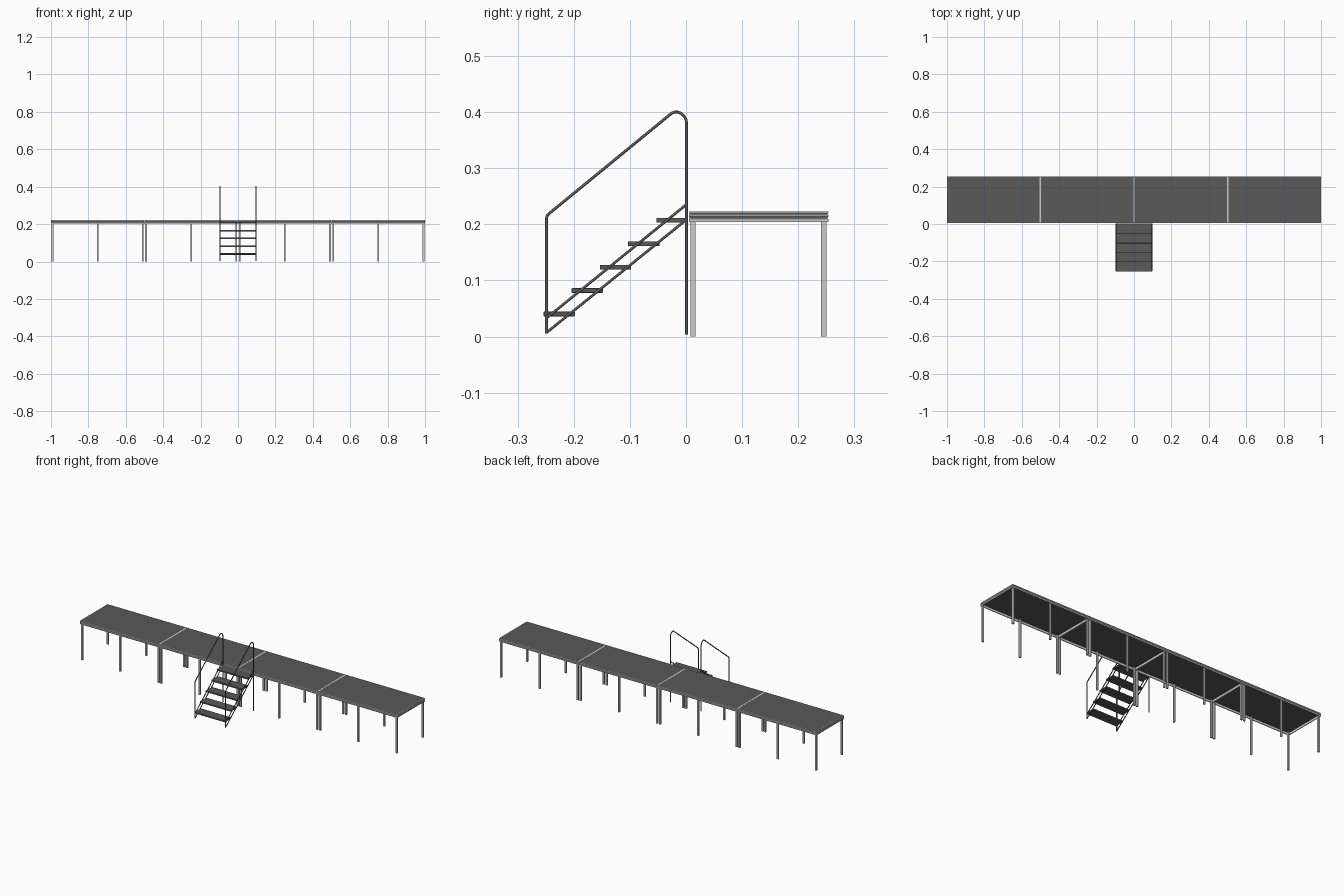
import bpy, bmesh, math
from mathutils import Vector

if "Cube" in bpy.data.objects:
    bpy.data.objects.remove(bpy.data.objects["Cube"])


def material(name, v):
    m = bpy.data.materials.new(name)
    m.diffuse_color = (v, v, v, 1)
    m.use_nodes = True
    m.node_tree.nodes["Principled BSDF"].inputs["Base Color"].default_value = m.diffuse_color
    return m


ALU = material("light aluminium", 0.6)
DARK = material("dark grey", 0.1)


def finish(name, bm, mat):
    bmesh.ops.recalc_face_normals(bm, faces=bm.faces)
    me = bpy.data.meshes.new(name)
    bm.to_mesh(me)
    bm.free()
    me.materials.append(mat)
    ob = bpy.data.objects.new(name, me)
    bpy.context.collection.objects.link(ob)
    return ob


def box(name, x, y, z, mat, bevel=0.0):
    bm = bmesh.new()
    bmesh.ops.create_cube(bm, size=1)
    for v in bm.verts:
        v.co = [(r[0] + r[1]) / 2 + c * (r[1] - r[0]) for r, c in zip((x, y, z), v.co)]
    ob = finish(name, bm, mat)
    if bevel:
        mod = ob.modifiers.new("rounded edges", 'BEVEL')
        mod.width = bevel
        mod.segments = 2
    return ob


def frame(name, x0, x1, y0, y1, profile, mat):
    """Sweep a closed (inset, z) profile round a rectangle with mitred corners."""
    bm = bmesh.new()
    rings = [[bm.verts.new(p) for p in ((x0 + d, y0 + d, z), (x1 - d, y0 + d, z),
                                        (x1 - d, y1 - d, z), (x0 + d, y1 - d, z))]
             for d, z in profile]
    for i, a in enumerate(rings):
        b = rings[(i + 1) % len(rings)]
        for k in range(4):
            n = (k + 1) % 4
            bm.faces.new((a[k], a[n], b[n], b[k]))
    return finish(name, bm, mat)


def rounded(points, radius, steps=6):
    """Round each inner corner of a (y, z) path with an arc."""
    pts = [Vector(p) for p in points]
    out = [pts[0]]
    for a, p, b in zip(pts, pts[1:], pts[2:]):
        u, w = (a - p).normalized(), (b - p).normalized()
        half = u.angle(w) / 2
        t = radius / math.tan(half)
        c = p + (u + w).normalized() * radius / math.sin(half)
        s, e = p + u * t - c, p + w * t - c
        sweep = s.angle(e)
        for i in range(steps + 1):
            f = i / steps
            out.append(c + (s * math.sin((1 - f) * sweep) + e * math.sin(f * sweep)) / math.sin(sweep))
    return out + [pts[-1]]


def tube(name, x, path, r, mat, sides=10):
    """Round tube along a (y, z) path in the plane x."""
    bm = bmesh.new()
    pts = [Vector((x, p[0], p[1])) for p in path]
    side = Vector((1, 0, 0))
    rings = []
    for i, p in enumerate(pts):
        t = (pts[min(i + 1, len(pts) - 1)] - pts[max(i - 1, 0)]).normalized()
        n = t.cross(side)
        rings.append([bm.verts.new(p + r * (side * math.cos(a) + n * math.sin(a)))
                      for a in (2 * math.pi * k / sides for k in range(sides))])
    for a, b in zip(rings, rings[1:]):
        for k in range(sides):
            n = (k + 1) % sides
            bm.faces.new((a[k], a[n], b[n], b[k]))
    bm.faces.new(rings[0])
    bm.faces.new(rings[-1])
    for f in bm.faces:
        f.smooth = len(f.verts) == 4
    return finish(name, bm, mat)


# Stage decks: grooved edge frame, dark panel, six square legs each
Y0, Y1 = 0.005, 0.254
LOW, TOP = 0.204, 0.2225
EDGE = [(0, LOW), (0, 0.2095), (0.0015, 0.2105), (0.0015, 0.2125), (0, 0.2135),
        (0, 0.2165), (0.0015, 0.2175), (0.0015, 0.2195), (0, 0.2205), (0, TOP),
        (0.004, TOP), (0.004, LOW)]
LEG = 0.0047
for d in range(4):
    x0, x1 = -1 + d * 0.5, -0.5 + d * 0.5
    frame("deck_frame", x0, x1, Y0, Y1, EDGE, ALU)
    box("deck_panel", (x0 + 0.0035, x1 - 0.0035), (Y0 + 0.0035, Y1 - 0.0035), (0.2165, 0.2223), DARK)
    for x in (x0 + 0.0088, (x0 + x1) / 2, x1 - 0.0088):
        for y in (Y0 + 0.0075, Y1 - 0.0085):
            box("deck_leg", (x - LEG, x + LEG), (y - LEG, y + LEG), (0, 0.2166), ALU)

# Stair treads
for i in range(5):
    y, z = -0.2262 + i * 0.0503, 0.0402 + i * 0.0417
    box("stair_tread", (-0.0965, 0.0965), (y - 0.028, y + 0.028), (z - 0.0042, z + 0.0042), DARK, 0.0015)

# Stair sides: bent handrail with both posts, and two sloping stringers
RAIL = rounded([(-0.2485, 0.005), (-0.2485, 0.2155), (-0.236, 0.2255)], 0.012)[:-1]
RAIL += rounded([(-0.236, 0.2255), (-0.0225, 0.4005), (0.001, 0.4005), (0.001, 0.004)], 0.0205)[1:]
for x in (-0.0965, 0.0965):
    tube("handrail", x, RAIL, 0.0027, DARK)
    tube("lower_stringer", x, [(-0.2485, 0.007), (0.001, 0.2085)], 0.0025, DARK)
    tube("upper_stringer", x, [(-0.2485, 0.033), (0.001, 0.2355)], 0.0025, DARK)
